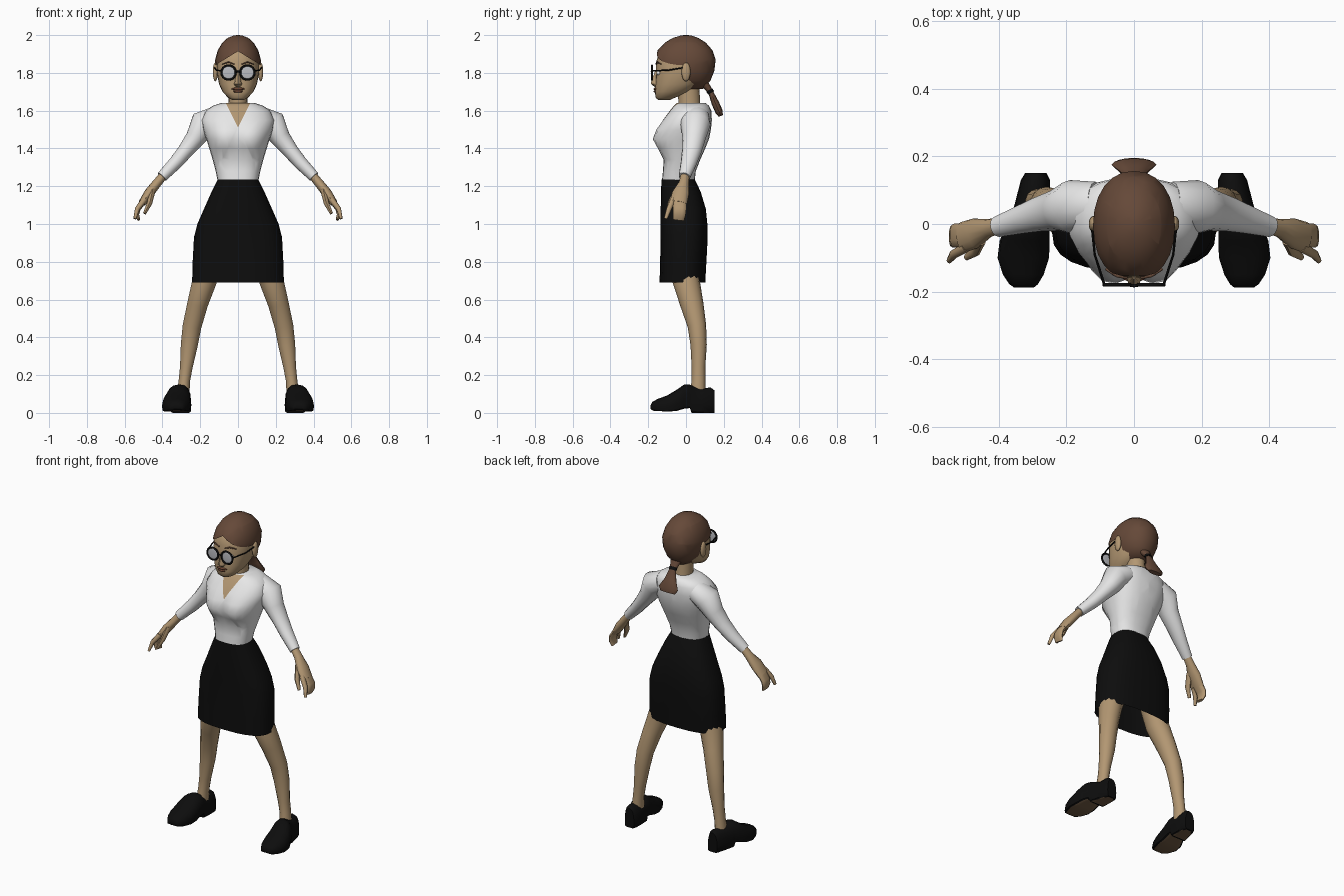
import bpy
import bmesh
from math import cos, sin, pi, radians, copysign, exp
from mathutils import Vector

if "Cube" in bpy.data.objects:
    bpy.data.objects.remove(bpy.data.objects["Cube"], do_unlink=True)


def material(name, red, green, blue):
    mat = bpy.data.materials.new(name)
    mat.use_nodes = True
    mat.diffuse_color = (red, green, blue, 1)
    shader = next(n for n in mat.node_tree.nodes if n.type == "BSDF_PRINCIPLED")
    shader.inputs["Base Color"].default_value = (red, green, blue, 1)
    shader.inputs["Roughness"].default_value = 0.8
    return mat


SKIN = material("tan skin", 0.45, 0.31, 0.17)
WHITE = material("white cloth", 0.83, 0.83, 0.83)
BLACK = material("black cloth", 0.004, 0.004, 0.004)
HAIR = material("brown hair", 0.13, 0.066, 0.04)
LIPS = material("dark lips", 0.14, 0.055, 0.03)
LENS = material("grey glass", 0.5, 0.51, 0.54)
SOLE = material("brown sole", 0.16, 0.1, 0.055)


def finish(name, bm, mats, angle=50):
    """Turn a bmesh into a smooth object with sharp edges kept."""
    mesh = bpy.data.meshes.new(name)
    bm.to_mesh(mesh)
    bm.free()
    for mat in mats:
        mesh.materials.append(mat)
    mesh.shade_smooth()
    mesh.set_sharp_from_angle(angle=radians(angle))
    obj = bpy.data.objects.new(name, mesh)
    bpy.context.collection.objects.link(obj)
    return obj


def outline(sides, power):
    """Unit superellipse as a list of (u, v)."""
    pairs = []
    for i in range(sides):
        c, s = cos(2 * pi * i / sides), sin(2 * pi * i / sides)
        pairs.append((copysign(abs(c) ** (2 / power), c), copysign(abs(s) ** (2 / power), s)))
    return pairs


def bridge(name, rings, mats, capped=True, edit=None, angle=50):
    """Join rings of points into a surface, then run an optional edit."""
    bm = bmesh.new()
    loops = [[bm.verts.new(p) for p in ring] for ring in rings]
    for low, high in zip(loops, loops[1:]):
        for i in range(len(low)):
            j = (i + 1) % len(low)
            bm.faces.new((low[i], low[j], high[j], high[i]))
    if capped:
        bm.faces.new(loops[0])
        bm.faces.new(loops[-1])
    bmesh.ops.recalc_face_normals(bm, faces=bm.faces[:])
    if edit:
        edit(bm)
    return finish(name, bm, mats, angle)


def stack(name, rows, mats, power=2.4, sides=24, **options):
    """Level rings from rows of (height, half width, front, back)."""
    rings = [[(w * u, (f + b) / 2 + (b - f) / 2 * v, z) for u, v in outline(sides, power)]
             for z, w, f, b in rows]
    return bridge(name, rings, mats, **options)


def limb(name, path, mats, side=1, sides=12, power=2):
    """Tube along rows of (x, y, z, depth radius, width radius)."""
    centres = [Vector((side * x, y, z)) for x, y, z, _, _ in path]
    rings = []
    for i, (centre, row) in enumerate(zip(centres, path)):
        along = (centres[min(i + 1, len(path) - 1)] - centres[max(i - 1, 0)]).normalized()
        across = along.cross(Vector((0, 1, 0))).normalized()
        deep = across.cross(along)
        rings.append([centre + deep * (row[3] * u) + across * (row[4] * v)
                      for u, v in outline(sides, power)])
    return bridge(name, rings, mats)


def ball(name, place, size, mat):
    bm = bmesh.new()
    bmesh.ops.create_uvsphere(bm, u_segments=14, v_segments=8, radius=1)
    bmesh.ops.scale(bm, vec=size, verts=bm.verts)
    bmesh.ops.translate(bm, vec=place, verts=bm.verts)
    return finish(name, bm, [mat])


def slice_mesh(bm, point, normal):
    bmesh.ops.bisect_plane(bm, geom=bm.verts[:] + bm.edges[:] + bm.faces[:],
                           plane_co=point, plane_no=normal)


# Blouse with a shaped bust and a cut neckline
def shape_blouse(bm):
    for v in bm.verts:
        if v.co.y < 0:
            reach = ((abs(v.co.x) - 0.08) / 0.06) ** 2 + ((v.co.z - 1.455) / 0.06) ** 2
            v.co.y -= 0.036 * exp(-reach)
    slope, tip = 0.5, 1.51
    for s in (1, -1):
        slice_mesh(bm, (0, 0, tip), (s, 0, -slope))
    for f in bm.faces:
        c = f.calc_center_median()
        if c.y < -0.03 and abs(c.x) < slope * (c.z - tip):
            f.material_index = 1


stack("blouse", [(1.22, .106, -.128, .045), (1.28, .118, -.122, .052), (1.34, .134, -.118, .075),
                 (1.40, .152, -.14, .102), (1.45, .168, -.15, .122), (1.50, .185, -.142, .132),
                 (1.55, .195, -.122, .137), (1.60, .172, -.085, .134), (1.625, .135, -.065, .122),
                 (1.64, .09, -.05, .105)], [WHITE, SKIN], edit=shape_blouse)

# Skirt, open at the hem
stack("skirt", [(.69, .243, -.14, .102), (.8, .24, -.137, .108), (.93, .233, -.134, .115),
                (1.0, .215, -.134, .113), (1.08, .18, -.134, .105), (1.17, .14, -.132, .078),
                (1.235, .108, -.13, .047)], [BLACK], power=2.6, capped=False)

# Neck and head
stack("neck", [(1.57, .056, -.04, .085), (1.64, .05, -.04, .075), (1.74, .052, -.045, .07)],
      [SKIN], power=2, sides=16)
stack("head", [(1.657, .03, -.148, -.085), (1.668, .052, -.16, -.06), (1.70, .082, -.165, .02),
               (1.74, .1, -.162, .07), (1.80, .112, -.158, .1), (1.86, .112, -.158, .12),
               (1.91, .098, -.14, .12), (1.95, .07, -.1, .09)], [SKIN], power=2.3)


# Hair cap, trimmed to a parted hairline and to the back of the ears
def trim_hair(bm):
    slope, part, ear = 0.62, 1.915, 0.015
    for s in (1, -1):
        slice_mesh(bm, (0, 0, part), (s * slope, 0, 1))
    slice_mesh(bm, (0, ear, 0), (0, 1, 0))
    face = []
    for f in bm.faces:
        c = f.calc_center_median()
        if c.y < ear and c.z < part - slope * abs(c.x):
            face.append(f)
    bmesh.ops.delete(bm, geom=face, context="FACES")


stack("hair_cap", [(1.715, .055, -.1, .09), (1.76, .096, -.13, .13), (1.81, .119, -.168, .15),
                   (1.87, .121, -.168, .157), (1.92, .107, -.15, .14), (1.96, .083, -.112, .105),
                   (1.985, .055, -.07, .065), (1.997, .025, -.03, .03), (2.0, .006, -.01, .01)],
      [HAIR], power=2.15, edit=trim_hair, angle=70)

# Ponytail and its tie
limb("ponytail", [(0, .1, 1.74, .022, .035), (0, .13, 1.70, .013, .02), (0, .155, 1.64, .02, .04),
                  (0, .175, 1.595, .02, .066), (0, .184, 1.572, .012, .05)], [HAIR])
limb("hair_tie", [(0, .123, 1.71, .018, .024), (0, .133, 1.694, .018, .024)], [BLACK])

# Nose and mouth
stack("nose", [(1.725, .014, -.165, -.13), (1.74, .023, -.184, -.13), (1.755, .017, -.184, -.13),
               (1.81, .01, -.163, -.13)], [SKIN], power=2, sides=8)
ball("upper_lip", (0, -.152, 1.715), (.038, .02, .009), LIPS)
ball("lower_lip", (0, -.152, 1.702), (.03, .02, .009), LIPS)


def ring_frame(name, place):
    bpy.ops.mesh.primitive_torus_add(location=place, rotation=(pi / 2, 0, 0), major_segments=18,
                                     minor_segments=6, major_radius=.038, minor_radius=.006)
    frame = bpy.context.object
    frame.name = name
    frame.data.materials.append(BLACK)
    frame.data.shade_smooth()


# Glasses bridge
ball("glasses_bridge", (0, -.182, 1.808), (.016, .005, .005), BLACK)


# Shoe: cross sections from heel to toe, with an inset sole
SHOE = [(.15, .29, .032, .0, .12), (.13, .291, .043, .0, .135), (.08, .297, .05, .0, .128),
        (.03, .304, .056, .0, .145), (.02, .306, .057, .026, .15), (-.01, .315, .065, .022, .15),
        (-.05, .323, .074, .01, .122), (-.10, .327, .076, .007, .092), (-.15, .327, .06, .01, .074),
        (-.178, .326, .042, .014, .058), (-.187, .325, .03, .02, .042)]


def add_sole(bm):
    under = [f for f in bm.faces if f.normal.z < -0.8]
    bmesh.ops.inset_region(bm, faces=under, thickness=0.01, use_even_offset=False)
    for f in under:
        f.material_index = 1


for label, s in (("left", 1), ("right", -1)):
    # Sleeved arm
    limb(label + "_sleeve", [(.11, .055, 1.565, .07, .062), (.185, .05, 1.53, .08, .074),
                             (.225, .042, 1.455, .062, .054), (.28, .03, 1.385, .052, .042),
                             (.33, .015, 1.325, .043, .037), (.403, -.008, 1.25, .031, .03)],
         [WHITE], s, 14)
    # Hand
    limb(label + "_hand", [(.38, -.002, 1.275, .023, .022), (.43, -.012, 1.215, .027, .024),
                           (.47, -.028, 1.165, .045, .026), (.508, -.04, 1.11, .046, .02)],
         [SKIN], s)
    limb(label + "_fingers", [(.495, -.034, 1.13, .036, .018), (.53, -.034, 1.08, .036, .015),
                              (.535, -.036, 1.05, .034, .012), (.525, -.04, 1.022, .03, .008)],
         [SKIN], s, 10, 2.6)
    limb(label + "_index_finger", [(.495, -.068, 1.13, .016, .016), (.533, -.09, 1.08, .014, .013),
                                   (.546, -.108, 1.028, .009, .008)], [SKIN], s, 8)
    limb(label + "_thumb", [(.452, -.045, 1.18, .02, .016), (.468, -.08, 1.11, .017, .014),
                            (.495, -.098, 1.055, .01, .008)], [SKIN], s, 8)
    # Leg
    limb(label + "_leg", [(.13, 0, .84, .075, .07), (.177, 0, .7, .072, .066),
                          (.213, .03, .58, .062, .056), (.243, .058, .46, .049, .051),
                          (.258, .067, .36, .043, .046), (.274, .066, .24, .036, .034),
                          (.284, .066, .17, .036, .031), (.29, .062, .1, .042, .034)], [SKIN], s, 14)
    # Shoe
    rings = [[(s * (cx + w * u), y, low + (top - low) * max(0, (v + .5) / 1.5))
              for u, v in outline(16, 2.3)] for y, cx, w, low, top in SHOE]
    bridge(label + "_shoe", rings, [BLACK, SOLE], edit=add_sole)
    # Ear, eye and brow
    ball(label + "_ear", (s * .12, .0, 1.805), (.014, .024, .05), SKIN)
    ball(label + "_eye", (s * .046, -.143, 1.80), (.022, .014, .014), WHITE)
    limb(label + "_brow", [(.02, -.158, 1.846, .005, .003), (.05, -.153, 1.857, .005, .004),
                           (.083, -.132, 1.846, .005, .002)], [HAIR], s, 6)
    # Glasses
    ring_frame(label + "_glasses_rim", (s * .05, -.18, 1.802))
    ball(label + "_lens", (s * .05, -.18, 1.802), (.036, .003, .036), LENS)
    limb(label + "_glasses_arm", [(.088, -.178, 1.81, .004, .004), (.116, -.09, 1.815, .004, .004),
                                  (.125, .0, 1.83, .004, .004)], [BLACK], s, 6)
